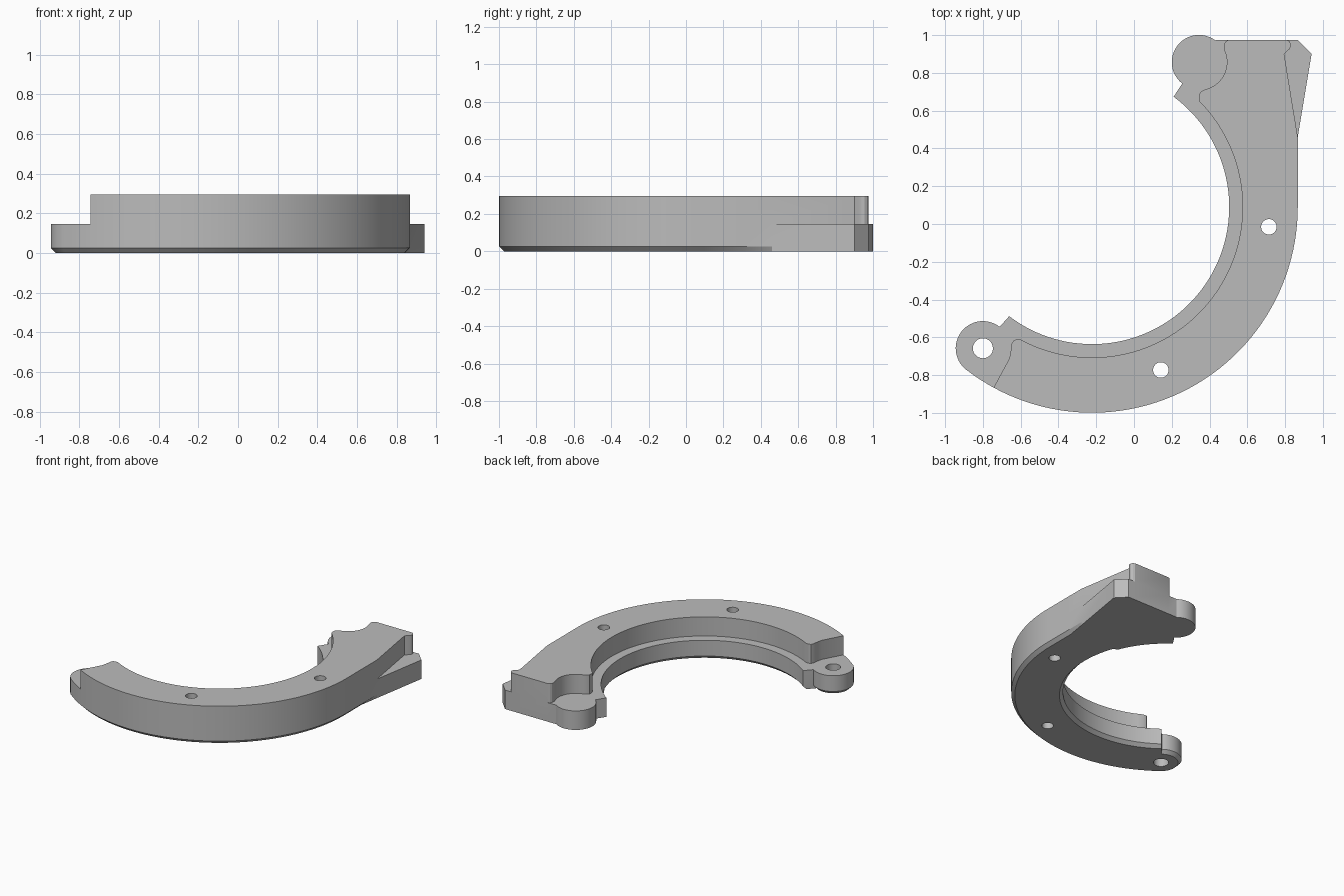
import bpy, bmesh, math

if "Cube" in bpy.data.objects:
    bpy.data.objects.remove(bpy.data.objects["Cube"])

CX, CY = -0.222, 0.09                 # common centre of the ring arcs
R_OUT, R_IN, R_STEP = 1.089, 0.726, 0.797
CH, Z_LOW, Z_TOP = 0.025, 0.147, 0.295


def arc(cx, cy, r, a0, a1, n, inset=0.0):
    """Points (x, y, bottom x, bottom y); inset is the bottom chamfer."""
    pts = []
    for i in range(n + 1):
        a = math.radians(a0 + (a1 - a0) * i / n)
        c, s = math.cos(a), math.sin(a)
        pts.append((cx + r * c, cy + r * s,
                    cx + (r - inset) * c, cy + (r - inset) * s))
    return pts


def line(*pts):
    return [(x, y, x, y) for x, y in pts]


# Outer wall shared by both levels
XR = CX + R_OUT
outer = arc(CX, CY, R_OUT, 241.4, 360, 48, CH)
outer += [(XR, 0.31, XR - CH, 0.31)] + line((XR, 0.46))
back = line((0.807, 0.975), (0.503, 0.975))

# Lower level: wedge, rear lug, inner bore, front lug
wedge = line((0.94, 0.90), (0.867, 0.975))
lower_rest = line((0.43, 0.975))
lower_rest += arc(0.344, 0.857, 0.144, 53, 232, 24)
lower_rest += arc(CX, CY, R_IN, 53.5, 22, 12)
lower_rest += arc(CX, CY, R_IN, 20, -127.2, 56, -CH)
lower_rest += arc(-0.80, -0.658, 0.144, 52, 231, 24, CH)
lower_rest += arc(CX, CY, R_OUT, 232.5, 240, 3, CH)

# Upper level: rear corner notch, rounded pocket, step arc, end face
corner = line((0.795, 0.90), (0.822, 0.925), (0.83, 0.938), (0.83, 0.955),
              (0.822, 0.968))
upper_rest = line((0.487, 0.968), (0.477, 0.955), (0.476, 0.938))
upper_rest += arc(0.344, 0.857, 0.148, 24, -78, 16)
upper_rest += line((0.357, 0.702), (0.345, 0.688), (0.343, 0.672))
upper_rest += arc(CX, CY, R_STEP, 44.5, -118.2, 60)
upper_rest += line((-0.620, -0.610), (-0.638, -0.617), (-0.648, -0.635),
                   (-0.651, -0.665), (-0.66, -0.712))

lower = outer + wedge + back + lower_rest
upper = outer + corner + back + upper_rest

bm = bmesh.new()


def ring(pts, z, bottom=False):
    k = 2 if bottom else 0
    return [bm.verts.new((p[k], p[k + 1], z)) for p in pts]


def wall(a, b):
    n = len(a)
    for i in range(n):
        j = (i + 1) % n
        bm.faces.new((a[i], a[j], b[j], b[i]))


# Walls and caps
base, edge = ring(lower, 0, True), ring(lower, CH)
low_top = ring(lower, Z_LOW)
up_base, up_top = ring(upper, Z_LOW), ring(upper, Z_TOP)
bm.faces.new(base[::-1])
wall(base, edge)
wall(edge, low_top)
wall(up_base, up_top)
bm.faces.new(up_top)

# Ledges between the two levels
bm.faces.new(ring(back[-1:] + lower_rest + outer[:1] + upper_rest[::-1], Z_LOW))
bm.faces.new(ring(outer[-1:] + wedge + back[:1] + corner[::-1], Z_LOW))
bmesh.ops.remove_doubles(bm, verts=bm.verts, dist=0.0005)
bmesh.ops.triangulate(bm, faces=[f for f in bm.faces if len(f.verts) > 4])
bmesh.ops.recalc_face_normals(bm, faces=bm.faces)

mesh = bpy.data.meshes.new("curved_bracket")
bm.to_mesh(mesh)
bm.free()
bracket = bpy.data.objects.new("curved_bracket", mesh)
bpy.context.collection.objects.link(bracket)

grey = bpy.data.materials.new("plain_grey")
grey.diffuse_color = (0.5, 0.5, 0.5, 1)
grey.use_nodes = True
grey.node_tree.nodes["Principled BSDF"].inputs["Base Color"].default_value = grey.diffuse_color
mesh.materials.append(grey)

# Through holes: lug hole and two bolt holes
for x, y, r in ((-0.80, -0.658, 0.053), (0.714, -0.015, 0.041),
                (0.142, -0.773, 0.041)):
    bpy.ops.mesh.primitive_cylinder_add(vertices=32, radius=r, depth=1,
                                        location=(x, y, 0.15))
    cutter = bpy.context.object
    cutter.name = "hole_cutter"
    cutter.hide_render = True
    cutter.data.materials.append(grey)
    mod = bracket.modifiers.new("hole", 'BOOLEAN')
    mod.operation, mod.solver, mod.object = 'DIFFERENCE', 'EXACT', cutter
    bpy.ops.object.select_all(action='DESELECT')
    bracket.select_set(True)
    bpy.context.view_layer.objects.active = bracket
    bpy.ops.object.modifier_apply(modifier=mod.name)
    bpy.data.objects.remove(cutter)

bpy.ops.object.shade_smooth_by_angle(angle=math.radians(25))
